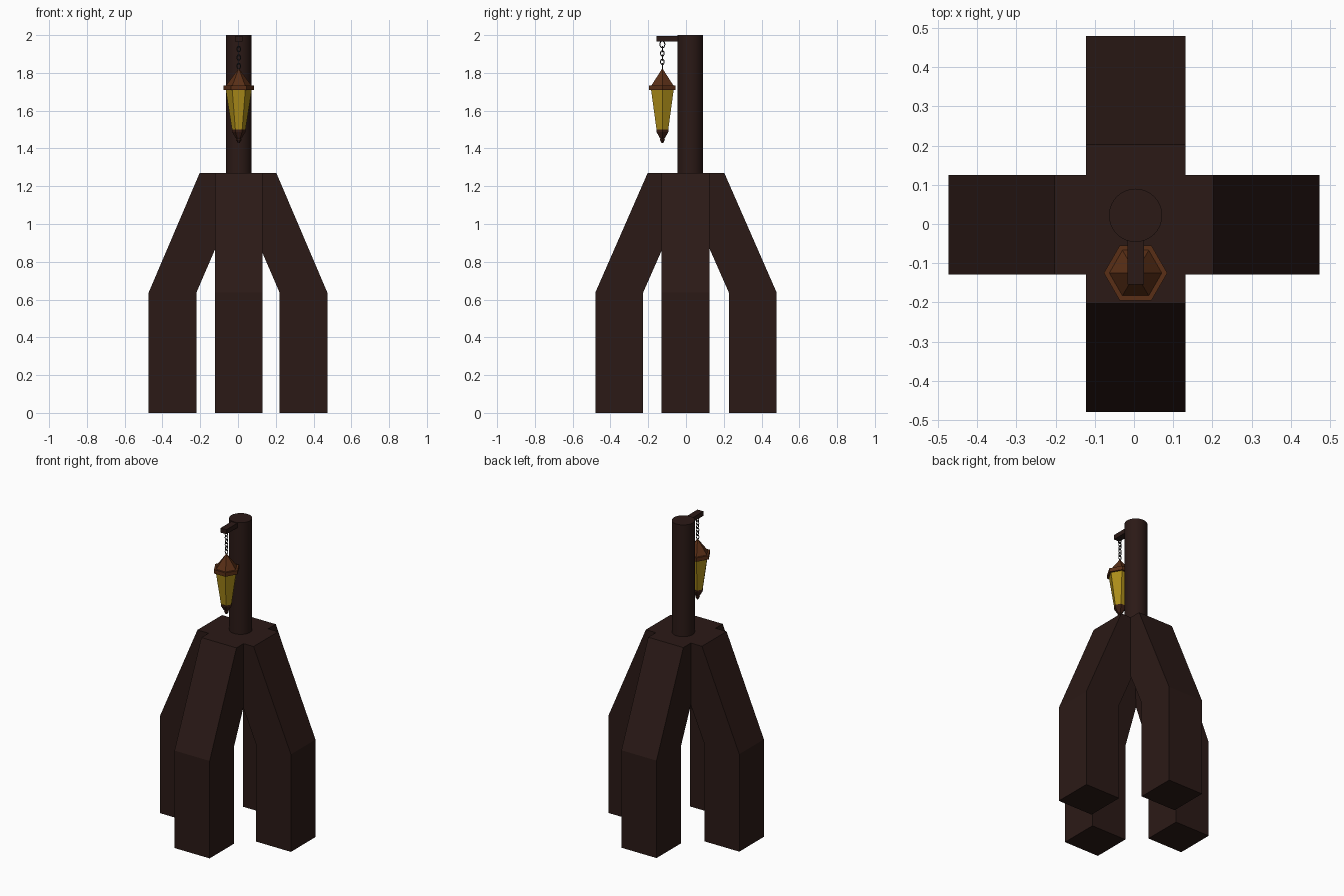
import bpy, bmesh, math
from mathutils import Matrix, Vector

if "Cube" in bpy.data.objects:
    bpy.data.objects.remove(bpy.data.objects["Cube"])


def material(name, rgb):
    m = bpy.data.materials.new(name)
    m.diffuse_color = (*rgb, 1)
    m.use_nodes = True
    m.node_tree.nodes["Principled BSDF"].inputs["Base Color"].default_value = m.diffuse_color
    return m


WOOD = material("dark_wood", (0.024, 0.010, 0.008))
COPPER = material("copper", (0.10, 0.028, 0.008))
DARK_COPPER = material("dark_copper", (0.045, 0.014, 0.008))
GLASS = material("amber_glass", (0.42, 0.27, 0.01))
IRON = material("iron", (0.02, 0.018, 0.018))
CX, LY = 0.004, -0.125  # lantern axis


def finish(bm, name, mat):
    bmesh.ops.recalc_face_normals(bm, faces=bm.faces[:])
    me = bpy.data.meshes.new(name)
    bm.to_mesh(me)
    bm.free()
    ob = bpy.data.objects.new(name, me)
    bpy.context.collection.objects.link(ob)
    me.materials.append(mat)
    return ob


def smooth(ob):
    bpy.ops.object.select_all(action='DESELECT')
    ob.select_set(True)
    bpy.context.view_layer.objects.active = ob
    bpy.ops.object.shade_smooth_by_angle(angle=math.radians(40))


def lathe(name, mat, profile, sides, x, y):
    """Stack of rings (radius, z), capped at both ends."""
    bm = bmesh.new()
    rings = [[bm.verts.new((x + r * math.cos(2 * math.pi * i / sides),
                            y + r * math.sin(2 * math.pi * i / sides), z))
              for i in range(sides)] for r, z in profile]
    for a, b in zip(rings, rings[1:]):
        for i in range(sides):
            j = (i + 1) % sides
            bm.faces.new((a[i], a[j], b[j], b[i]))
    bm.faces.new(rings[0])
    bm.faces.new(rings[-1])
    return finish(bm, name, mat)


def leg(name, angle, reach, offset):
    """Bent beam: side profile extruded across its width, turned about z."""
    profile = [(reach, 0), (reach, 0.637), (0.203, 1.27), (-0.052, 1.27),
               (reach - 0.253, 0.637), (reach - 0.253, 0)]
    bm = bmesh.new()
    face = bm.faces.new([bm.verts.new((x, -0.127, z)) for x, z in profile])
    ext = bmesh.ops.extrude_face_region(bm, geom=[face])
    new = [v for v in ext["geom"] if isinstance(v, bmesh.types.BMVert)]
    bmesh.ops.translate(bm, verts=new, vec=(0, 0.254, 0))
    bmesh.ops.transform(bm, verts=bm.verts[:], matrix=Matrix.Translation(offset)
                        @ Matrix.Rotation(angle, 4, 'Z'))
    return finish(bm, name, WOOD)


# Four bent legs meeting under the post
for i, side in enumerate(("right", "back", "left", "front")):
    along_x = i % 2 == 0
    leg(side + "_leg", i * math.pi / 2, 0.473 if along_x else 0.48,
        (0, -0.002, 0) if along_x else (0.004, 0, 0))

# Round post and hanging arm
smooth(lathe("post", WOOD, [(0.068, 1.265), (0.068, 2.0)], 32, 0.004, 0.022))
bm = bmesh.new()
bmesh.ops.create_cube(bm, size=1, matrix=Matrix.Translation((CX, -0.09, 1.981))
                      @ Matrix.Diagonal((0.042, 0.13, 0.03, 1)))
finish(bm, "hanging_arm", WOOD)

# Hexagonal lantern
lathe("lantern_rim", COPPER, [(0.072, 1.709), (0.081, 1.709), (0.081, 1.734), (0.07, 1.734)], 6, CX, LY)
lathe("lantern_roof", COPPER, [(0.067, 1.734), (0.009, 1.812), (0.003, 1.822)], 6, CX, LY)
lathe("lantern_glass", GLASS, [(0.036, 1.5), (0.069, 1.71)], 6, CX, LY)
lathe("lantern_base", DARK_COPPER, [(0.037, 1.5), (0.036, 1.488), (0.018, 1.458),
                                    (0.012, 1.452), (0.015, 1.445), (0.004, 1.428)], 6, CX, LY)


def link(name, z, half_h, half_w, angle, tube=0.0028):
    """Oval chain link in a vertical plane."""
    n, m = 16, 6
    bm = bmesh.new()
    rings = []
    for i in range(n):
        t = 2 * math.pi * i / n
        p = Vector((half_w * math.cos(t), 0, half_h * math.sin(t)))
        out = Vector((half_h * math.cos(t), 0, half_w * math.sin(t))).normalized()
        rings.append([bm.verts.new(p + tube * (math.cos(2 * math.pi * k / m) * out
                      + math.sin(2 * math.pi * k / m) * Vector((0, 1, 0))))
                      for k in range(m)])
    for i in range(n):
        a, b = rings[i], rings[(i + 1) % n]
        for k in range(m):
            bm.faces.new((a[k], a[(k + 1) % m], b[(k + 1) % m], b[k]))
    bmesh.ops.transform(bm, verts=bm.verts[:], matrix=Matrix.Translation((CX, LY, z))
                        @ Matrix.Rotation(angle, 4, 'Z'))
    smooth(finish(bm, name, IRON))


# Chain: alternating links from the arm to the roof tip
link("chain_hook", 1.951, 0.018, 0.013, math.pi / 2)
for i in range(5):
    link(f"chain_link_{i + 1}", 1.926 - i * 0.0225, 0.0145, 0.0095, (i % 2) * math.pi / 2)
